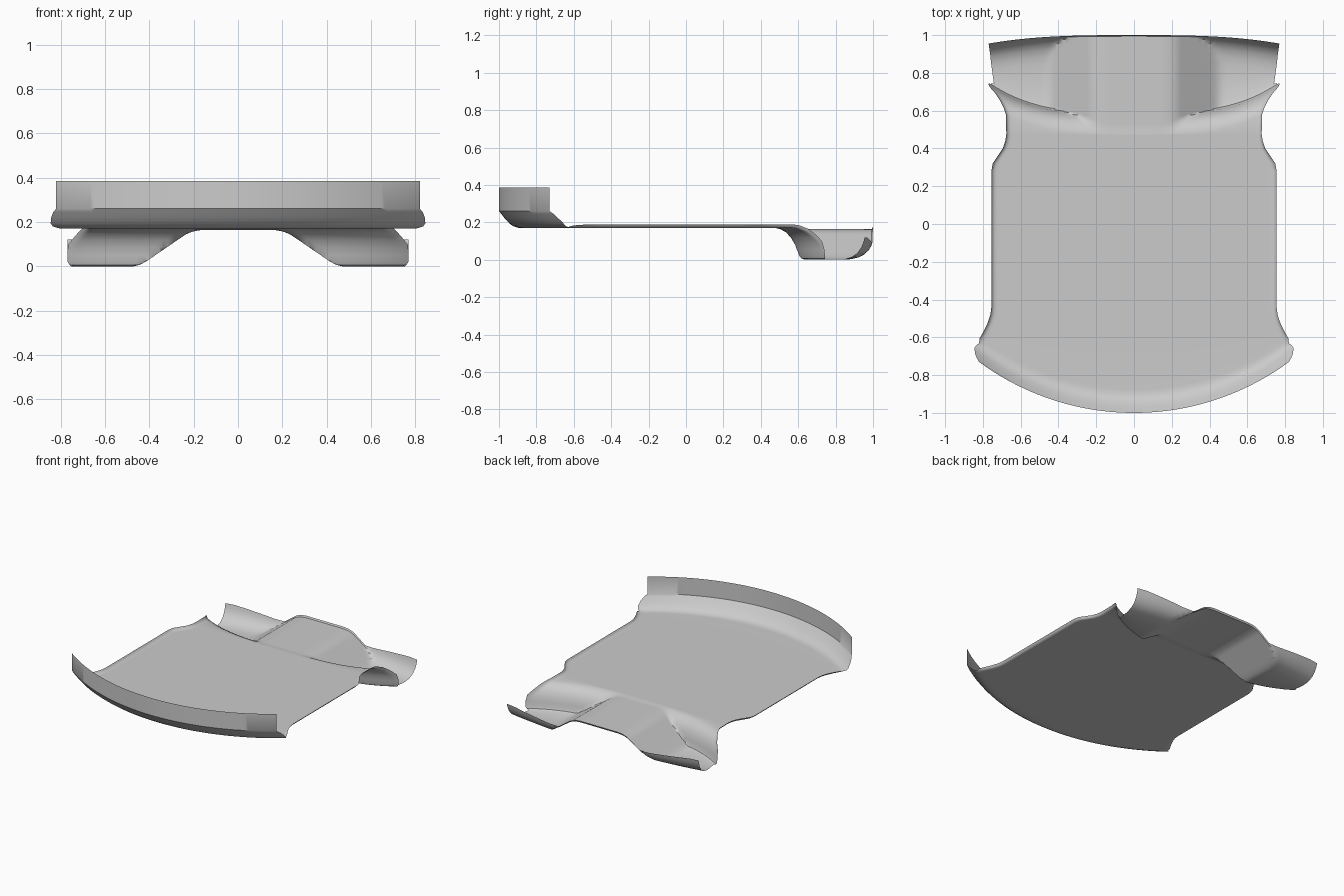
import bpy, bmesh, math

if "Cube" in bpy.data.objects:
    bpy.data.objects.remove(bpy.data.objects["Cube"])


def interp(pts, x):
    # piecewise linear curve through (x, value) points
    if x <= pts[0][0]:
        return pts[0][1]
    for (x0, v0), (x1, v1) in zip(pts, pts[1:]):
        if x <= x1:
            return v0 + (v1 - v0) * (x - x0) / (x1 - x0)
    return pts[-1][1]


R = 1.38
TUNNEL = [(0.15, .165), (0.19, .161), (0.23, .148), (0.41, .025), (0.44, .008), (0.47, 0)]


def front_arc(x):
    return -1 + R - math.sqrt(R * R - x * x)


def well_arc(x):
    return .575 + .16 * (abs(x) / .77) ** 3.3


def rear_arc(x):
    return 1 - .045 * (abs(x) / .77) ** 3


def straight(x):
    return 0


def blend(x):
    return .35 * (front_arc(x) + .73)


# cross rows of the sheet: (plan curve, y offset, z, half width, side lip height)
rows = [
    # curved front wall and its rolled foot
    (front_arc, 0, .385, .82, 0), (front_arc, 0, .26, .82, 0),
    (front_arc, .012, .245, .833, 0), (front_arc, .03, .222, .842, 0),
    (front_arc, .055, .195, .845, 0), (front_arc, .075, .18, .835, 0),
    (front_arc, .10, .171, .82, .004), (front_arc, .125, .17, .818, .012),
    # flat floor with waisted sides
    (blend, -.57, .17, .80, .016), (straight, -.525, .17, .775, .018),
    (straight, -.48, .17, .76, .018), (straight, -.44, .17, .755, .018),
    (straight, -.1, .17, .755, .018), (straight, .28, .17, .755, .018),
    (straight, .32, .17, .748, .018), (straight, .36, .17, .722, .018),
    (straight, .40, .17, .695, .018), (straight, .44, .17, .681, .018),
    (straight, .475, .17, .676, .018),
    # rolled drop into the rear wells
    (well_arc, -.10, .17, .678, .018), (well_arc, -.075, .164, .688, .018),
    (well_arc, -.045, .148, .708, .018), (well_arc, -.02, .118, .735, .018),
    (well_arc, -.005, .085, .765, .015), (well_arc, .004, .05, .77, .01),
    (well_arc, .008, .022, .77, 0), (well_arc, .014, .007, .76, 0),
    (well_arc, .028, 0, .742, 0),
    # well floor and upswept rear edge
    (rear_arc, -.14, 0, .752, 0), (rear_arc, -.105, .004, .757, 0),
    (rear_arc, -.07, .015, .76, 0), (rear_arc, -.04, .036, .764, 0),
    (rear_arc, -.018, .066, .767, 0), (rear_arc, -.006, .095, .769, 0),
    (rear_arc, 0, .12, .77, 0),
]

N = 44
half = [.965 * i / N for i in range(N + 1)] + [.98, .991, 1]
cols = [-u for u in reversed(half[1:])] + half
LIP = [(.965, 0), (.98, .1), (.991, .4), (1, 1)]

# floor pan: one thin sheet lofted through the rows
bm = bmesh.new()
grid = []
for k, (curve, off, z, w, lip) in enumerate(rows):
    line = []
    for u in cols:
        x = u * w
        h = z
        if k > 18:
            if curve is rear_arc:
                h *= interp([(.4, .75), (.7, 1)], abs(x))
            t = interp(TUNNEL, abs(x))
            if k == len(rows) - 1:
                t += .012 * t / .165
            h = max(h, t)
        h += lip * interp(LIP, abs(u))
        line.append(bm.verts.new((x, curve(x) + off, h)))
    grid.append(line)
for a, b in zip(grid, grid[1:]):
    for i in range(len(cols) - 1):
        bm.faces.new((a[i], a[i + 1], b[i + 1], b[i]))
mesh = bpy.data.meshes.new("floor_pan")
bm.to_mesh(mesh)
bm.free()
pan = bpy.data.objects.new("floor_pan", mesh)
bpy.context.collection.objects.link(pan)
bpy.context.view_layer.objects.active = pan
pan.select_set(True)
bpy.ops.object.shade_smooth_by_angle(angle=math.radians(35))
